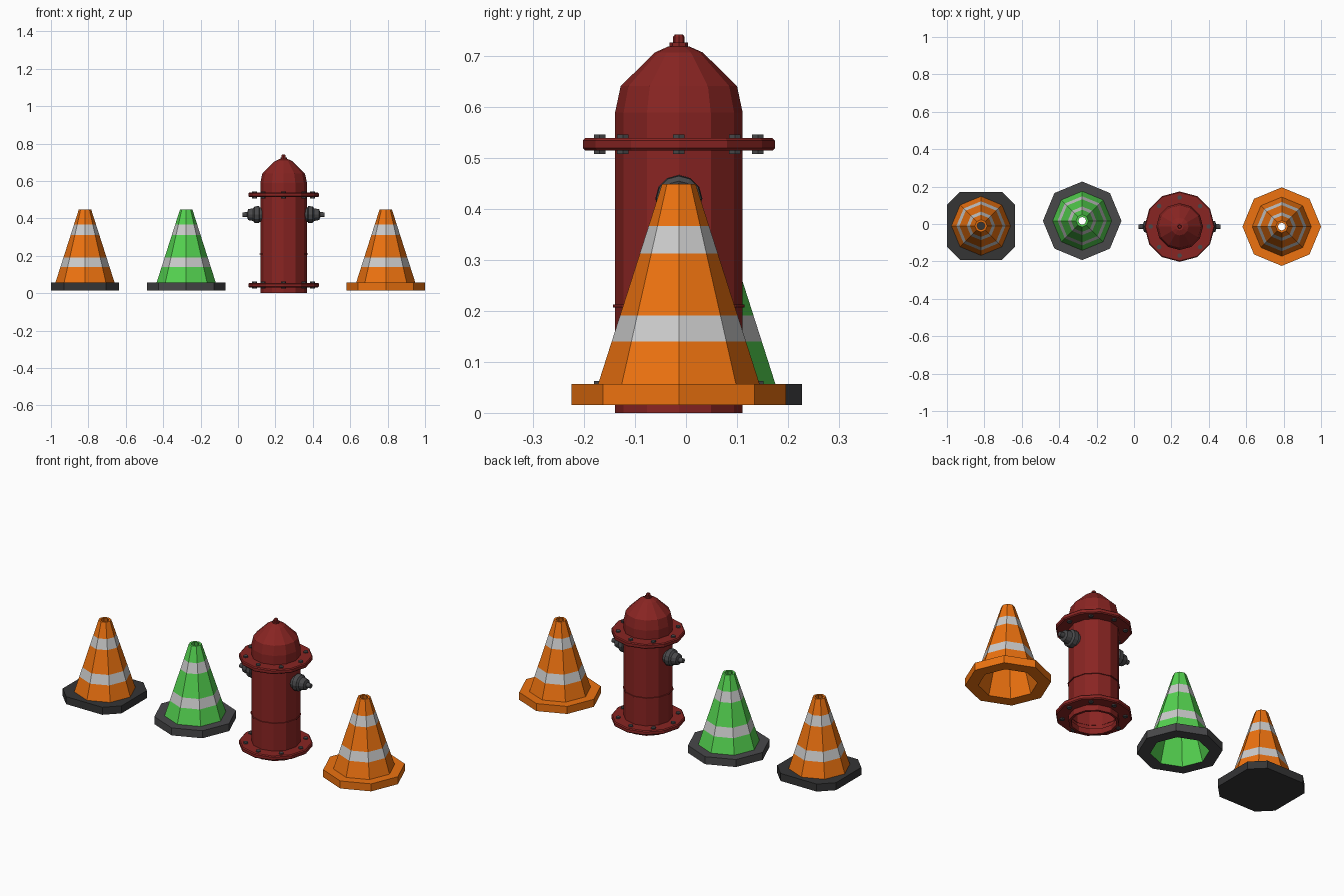
import bpy, bmesh, math
from mathutils import Matrix, Vector

if "Cube" in bpy.data.objects:
    bpy.data.objects.remove(bpy.data.objects["Cube"])


def material(name, rgb):
    m = bpy.data.materials.new(name)
    m.diffuse_color = (*rgb, 1)
    m.use_nodes = True
    m.node_tree.nodes["Principled BSDF"].inputs["Base Color"].default_value = m.diffuse_color
    return m


ORANGE = material("orange", (0.85, 0.17, 0.005))
GREEN = material("green", (0.09, 0.65, 0.08))
BAND = material("reflective_band", (0.53, 0.53, 0.53))
RED = material("red", (0.25, 0.018, 0.016))
BLACK = material("black_rubber", (0.035, 0.035, 0.036))
GREY = material("dark_grey", (0.065, 0.065, 0.068))


def lathe(name, profile, sides, loc, mats, seg_mats=None, axis="Z", angles=None):
    """Revolve (radius, height) points; seg_mats picks a material per segment."""
    bm = bmesh.new()
    angles = angles or [2 * math.pi * i / sides for i in range(sides)]
    rings = [[bm.verts.new((r * math.cos(a), r * math.sin(a), z)) for a in angles]
             for r, z in profile]
    for s in range(len(profile) - 1):
        for i in range(sides):
            j = (i + 1) % sides
            f = bm.faces.new((rings[s][i], rings[s][j], rings[s + 1][j], rings[s + 1][i]))
            f.material_index = seg_mats[s] if seg_mats else 0
    bmesh.ops.remove_doubles(bm, verts=bm.verts, dist=1e-5)
    bmesh.ops.recalc_face_normals(bm, faces=bm.faces)
    if axis != "Z":
        turn = math.pi / 2 if axis == "X" else -math.pi / 2
        bmesh.ops.rotate(bm, verts=bm.verts, matrix=Matrix.Rotation(turn, 3, "Y"))
    mesh = bpy.data.meshes.new(name)
    bm.to_mesh(mesh)
    bm.free()
    for m in mats:
        mesh.materials.append(m)
    ob = bpy.data.objects.new(name, mesh)
    ob.location = Vector(loc)
    bpy.context.collection.objects.link(ob)
    return ob


# Traffic cones: hollow eight-sided body with two bands, on a base
R_BOT, R_TOP, Z_BOT, Z_TOP = 0.158, 0.033, 0.057, 0.448


def cone_radius(z):
    return R_BOT + (R_TOP - R_BOT) * (z - Z_BOT) / (Z_TOP - Z_BOT)


def cone(name, x, y, colour, base_mat, solid_base=False):
    outer = [(cone_radius(z), z) for z in (Z_BOT, 0.14, 0.191, 0.312, 0.366, Z_TOP)]
    inner_end = (0.131, Z_BOT) if solid_base else (0.145, 0.015)
    lathe(name + "_body", outer + [(0.021, Z_TOP), inner_end], 8, (x, y, 0),
          [colour, BAND], [0, 1, 0, 1, 0, 0, 0])
    if solid_base:
        # square plate with cut corners
        a = math.atan2(0.112, 0.182)
        angles = [q * math.pi / 2 + s * a for q in range(4) for s in (-1, 1)]
        lathe(name + "_base", [(0, 0.015), (0.2137, 0.015), (0.2137, Z_BOT), (0, Z_BOT)],
              8, (x, y, 0), [base_mat], angles=angles)
    else:
        lathe(name + "_base", [(0.145, 0.015), (0.21, 0.015), (0.21, Z_BOT), (0.15, Z_BOT)],
              8, (x, y, 0), [base_mat])


cone("left_cone", -0.818, -0.01, ORANGE, BLACK, solid_base=True)
cone("green_cone", -0.277, 0.017, GREEN, GREY)
cone("right_cone", 0.79, -0.014, ORANGE, ORANGE)

# Hydrant barrel and domed cap, open underneath
HX, HY = 0.244, -0.014
C = (HX, HY, 0)
lathe("hydrant_barrel", [(0.112, 0.03), (0.112, 0), (0.125, 0), (0.125, 0.525)], 12, C, [RED])
lathe("hydrant_dome", [(0.125, 0.525), (0.125, 0.588), (0.114, 0.64), (0.047, 0.706),
                       (0.02, 0.718), (0, 0.718)], 12, C, [RED])
lathe("top_nut", [(0.018, 0.715), (0.018, 0.726), (0.011, 0.726), (0.011, 0.737),
                  (0.008, 0.741), (0, 0.741)], 8, C, [RED])
lathe("barrel_seam", [(0.124, 0.206), (0.129, 0.207), (0.129, 0.212), (0.124, 0.213)],
      12, C, [RED])

# Flanges with eight bolts each
for label, z in (("lower", 0.043), ("upper", 0.526)):
    h, c = 0.0125, 0.005
    lathe(label + "_flange", [(0.123, z - h), (0.188 - c, z - h), (0.188, z - h + c),
                              (0.188, z + h - c), (0.188 - c, z + h), (0.123, z + h)],
          12, C, [RED])
    for i in range(8):
        a = i * math.pi / 4
        lathe(f"{label}_bolt_{i + 1}", [(0, -0.019), (0.013, -0.019), (0.013, 0.019), (0, 0.019)],
              6, (HX + 0.155 * math.cos(a), HY + 0.155 * math.sin(a), z), [GREY])

# Side outlets with stepped caps
for label, axis in (("right", "X"), ("left", "-X")):
    lathe(label + "_outlet", [(0.038, 0.11), (0.038, 0.128), (0.046, 0.132), (0.044, 0.155),
                              (0.034, 0.163), (0.029, 0.19), (0.014, 0.195), (0.012, 0.219),
                              (0, 0.219)], 12, (HX, HY, 0.42), [GREY], axis=axis)
